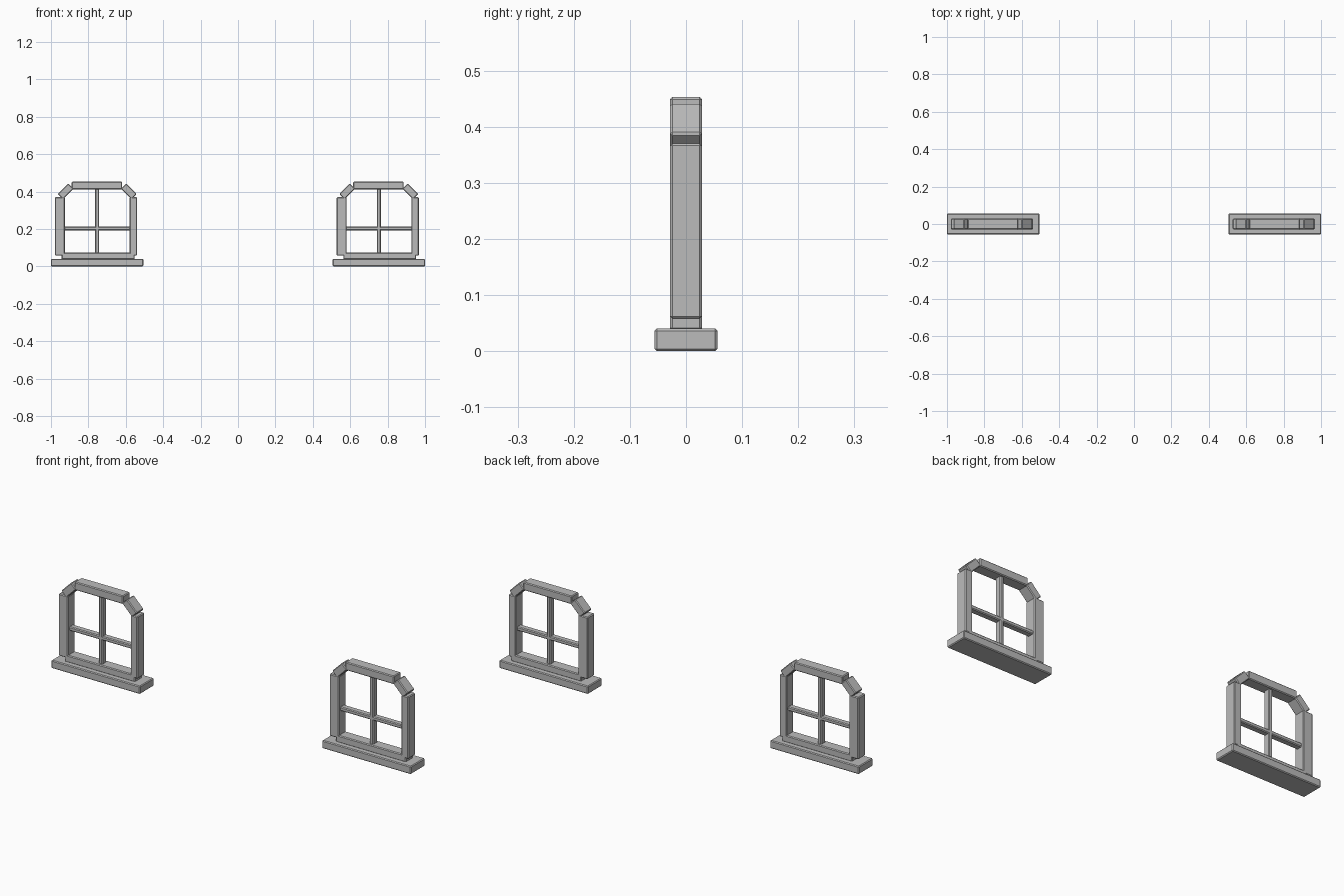
import bpy
from math import radians

cube = bpy.data.objects.get("Cube")
if cube:
    bpy.data.objects.remove(cube, do_unlink=True)

# Single stone-grey material
stone = bpy.data.materials.new("stone_grey")
stone.use_nodes = True
GREY = (0.5, 0.5, 0.5, 1)
stone.diffuse_color = GREY
stone.node_tree.nodes["Principled BSDF"].inputs["Base Color"].default_value = GREY

BEVEL = 0.004
FRAME_DEPTH = 0.057


def block(name, x, z, size, tilt=0):
    """Bevelled block centred on y = 0, tilted in the plane of the window."""
    bpy.ops.mesh.primitive_cube_add(size=1, location=(x, 0, z))
    ob = bpy.context.object
    ob.name = name
    ob.scale = size
    bpy.ops.object.transform_apply(location=False, rotation=False, scale=True)
    ob.rotation_euler.y = radians(tilt)
    bevel = ob.modifiers.new("edge_bevel", 'BEVEL')
    bevel.width = BEVEL
    bevel.segments = 1
    ob.data.materials.append(stone)
    return ob


def window(side, cx):
    # Projecting sill and the rail resting on it
    block(side + "_sill", cx, 0.02, (0.494, 0.112, 0.04))
    block(side + "_bottom_rail", cx + 0.005, 0.055, (0.39, FRAME_DEPTH, 0.036))

    # Uneven jambs: the one toward -x is wider
    block(side + "_wide_jamb", cx - 0.199, 0.214, (0.053, FRAME_DEPTH, 0.312))
    block(side + "_narrow_jamb", cx + 0.194, 0.214, (0.04, FRAME_DEPTH, 0.312))

    # Lintel and the two slanted corner blocks
    block(side + "_lintel", cx - 0.002, 0.432, (0.27, FRAME_DEPTH, 0.041))
    for label, sign in (("wide", -1), ("narrow", 1)):
        block(f"{side}_{label}_corner", cx + sign * 0.169, 0.401,
              (0.079, FRAME_DEPTH, 0.04), sign * 45)

    # Crossed glazing bars
    block(side + "_upright_bar", cx, 0.242, (0.021, 0.032, 0.35))
    block(side + "_cross_bar", cx, 0.202, (0.36, 0.032, 0.02))


# Matching pair of windows
for side, cx in (("right", -0.753), ("left", 0.753)):
    window(side, cx)
